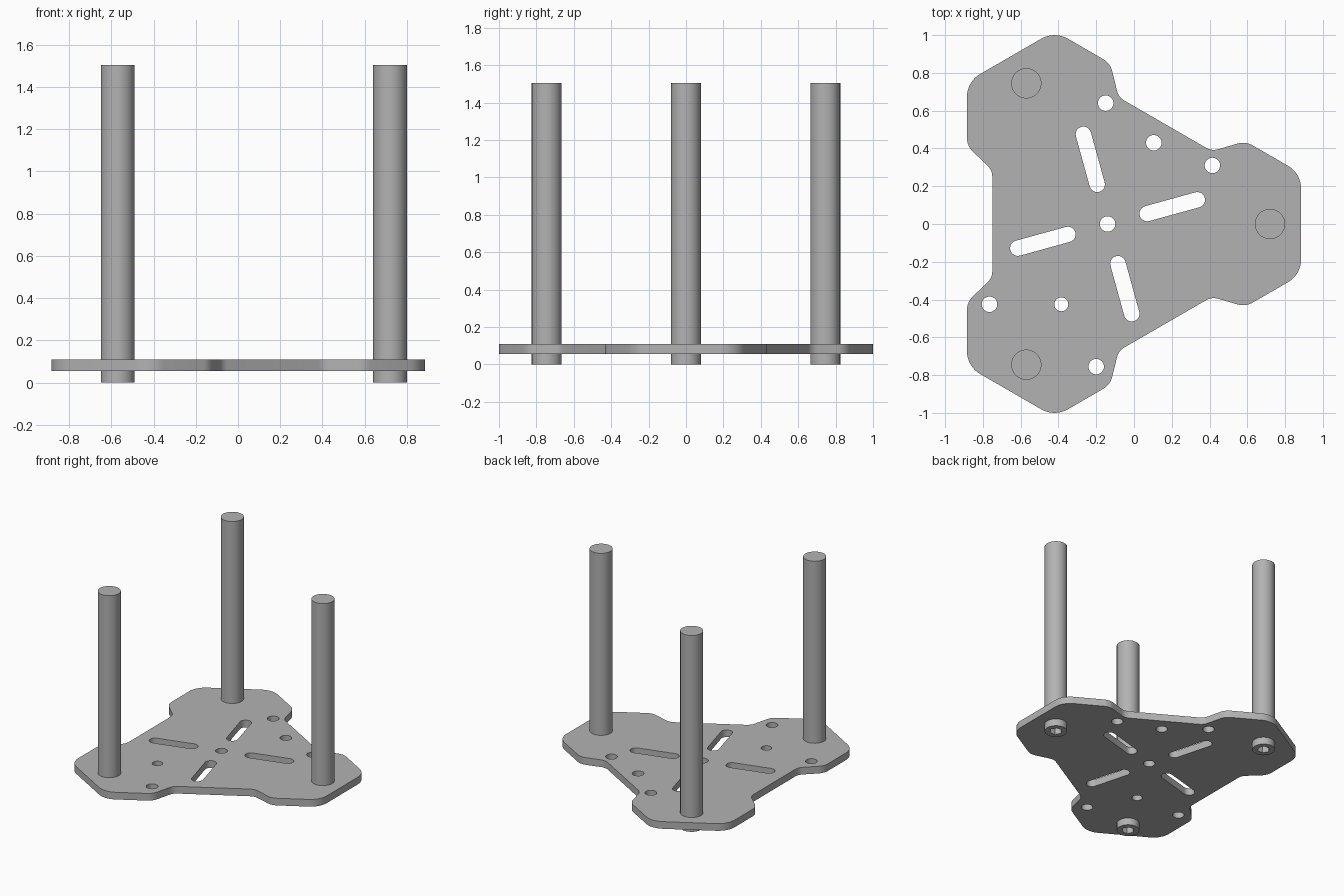
import bpy, bmesh, math
from mathutils import Vector, Matrix

if "Cube" in bpy.data.objects:
    bpy.data.objects.remove(bpy.data.objects["Cube"])

CENTRE = Vector((-0.14, 0.0))
PLATE_Z0, PLATE_Z1, ROD_TOP = 0.055, 0.11, 1.505
ROD_R = 0.08

grey = bpy.data.materials.new("plain grey")
grey.diffuse_color = (0.45, 0.45, 0.45, 1)
grey.use_nodes = True
grey.node_tree.nodes["Principled BSDF"].inputs["Base Color"].default_value = grey.diffuse_color


def turn(p, degrees):
    return Matrix.Rotation(math.radians(degrees), 2) @ Vector(p)


def ring(centre, radius, count=32, start=0.0, sweep=2 * math.pi, closed=True):
    steps = count if closed else count - 1
    return [Vector(centre) + radius * Vector((math.cos(start + sweep * i / steps),
                                             math.sin(start + sweep * i / steps)))
            for i in range(count)]


def slot(a, b, radius):
    a, b = Vector(a), Vector(b)
    ang = math.atan2(b.y - a.y, b.x - a.x)
    return (ring(b, radius, 13, ang - math.pi / 2, math.pi, False)
            + ring(a, radius, 13, ang + math.pi / 2, math.pi, False))


def rounded(corners, steps=8):
    """Replace each (point, radius) corner by a tangent arc."""
    out = []
    for i, (p, r) in enumerate(corners):
        a = (corners[i - 1][0] - p).normalized()
        b = (corners[(i + 1) % len(corners)][0] - p).normalized()
        half = a.angle(b) / 2
        mid = p + (a + b).normalized() * r / math.sin(half)
        t = r / math.tan(half)
        start, end = p + a * t - mid, p + b * t - mid
        for k in range(steps + 1):
            v = start.lerp(end, k / steps).normalized() * r
            out.append(mid + v)
    return out


def finish(obj):
    obj.data.materials.clear()
    obj.data.materials.append(grey)
    bpy.ops.object.select_all(action='DESELECT')
    obj.select_set(True)
    bpy.context.view_layer.objects.active = obj
    bpy.ops.object.shade_smooth_by_angle(angle=math.radians(30))


def sheet(name, loops, z0, z1):
    """Extruded flat shape: the first loop is the outline, the rest are holes."""
    curve = bpy.data.curves.new(name, 'CURVE')
    curve.dimensions, curve.fill_mode = '2D', 'BOTH'
    curve.extrude = (z1 - z0) / 2
    for loop in loops:
        s = curve.splines.new('POLY')
        s.points.add(len(loop) - 1)
        for pt, v in zip(s.points, loop):
            pt.co = (v.x, v.y, 0, 1)
        s.use_cyclic_u = True
    temp = bpy.data.objects.new(name + "_curve", curve)
    bpy.context.collection.objects.link(temp)
    bpy.context.view_layer.update()
    mesh = bpy.data.meshes.new_from_object(temp.evaluated_get(bpy.context.evaluated_depsgraph_get()))
    bpy.data.objects.remove(temp)
    bm = bmesh.new()
    bm.from_mesh(mesh)
    bmesh.ops.remove_doubles(bm, verts=bm.verts, dist=1e-4)
    bmesh.ops.translate(bm, verts=bm.verts, vec=(0, 0, (z0 + z1) / 2))
    bmesh.ops.recalc_face_normals(bm, faces=bm.faces)
    bm.to_mesh(mesh)
    bm.free()
    obj = bpy.data.objects.new(name, mesh)
    bpy.context.collection.objects.link(obj)
    finish(obj)


# Base plate outline: one lobe, repeated three times about the centre
lobe = [((0.552, -0.386), 0.08), ((0.73, -0.438), 0.1), ((1.025, -0.268), 0.14),
        ((1.025, 0.268), 0.14), ((0.73, 0.438), 0.1), ((0.552, 0.386), 0.08)]
outline = rounded([(CENTRE + turn(p, a), r) for a in (0, 120, 240) for p, r in lobe])

# Round holes and four radial slots
holes = [(-0.14, 0), (-0.15, 0.64), (0.105, 0.43), (0.415, 0.31),
         (-0.765, -0.425), (-0.2, -0.755)]
cuts = [ring(h, 0.041) for h in holes] + [ring((-0.385, -0.425), 0.037)]
cuts += [slot(CENTRE + turn((0.21, 0.055), a), CENTRE + turn((0.475, 0.128), a), 0.041)
         for a in (0, 90, 180, 270)]
sheet("base_plate", [outline] + cuts, PLATE_Z0, PLATE_Z1)

# Three standing rods, each with a hex-socket bolt head under the plate
for n, a in enumerate((0, 120, 240), 1):
    c = CENTRE + turn((0.86, 0), a)
    bpy.ops.mesh.primitive_cylinder_add(vertices=48, radius=ROD_R, depth=ROD_TOP - PLATE_Z1,
                                        location=(c.x, c.y, (ROD_TOP + PLATE_Z1) / 2))
    rod = bpy.context.object
    rod.name = f"rod_{n}"
    finish(rod)
    sheet(f"bolt_head_{n}", [ring(c, ROD_R, 48), ring(c, 0.045, 6)], 0, PLATE_Z0)
